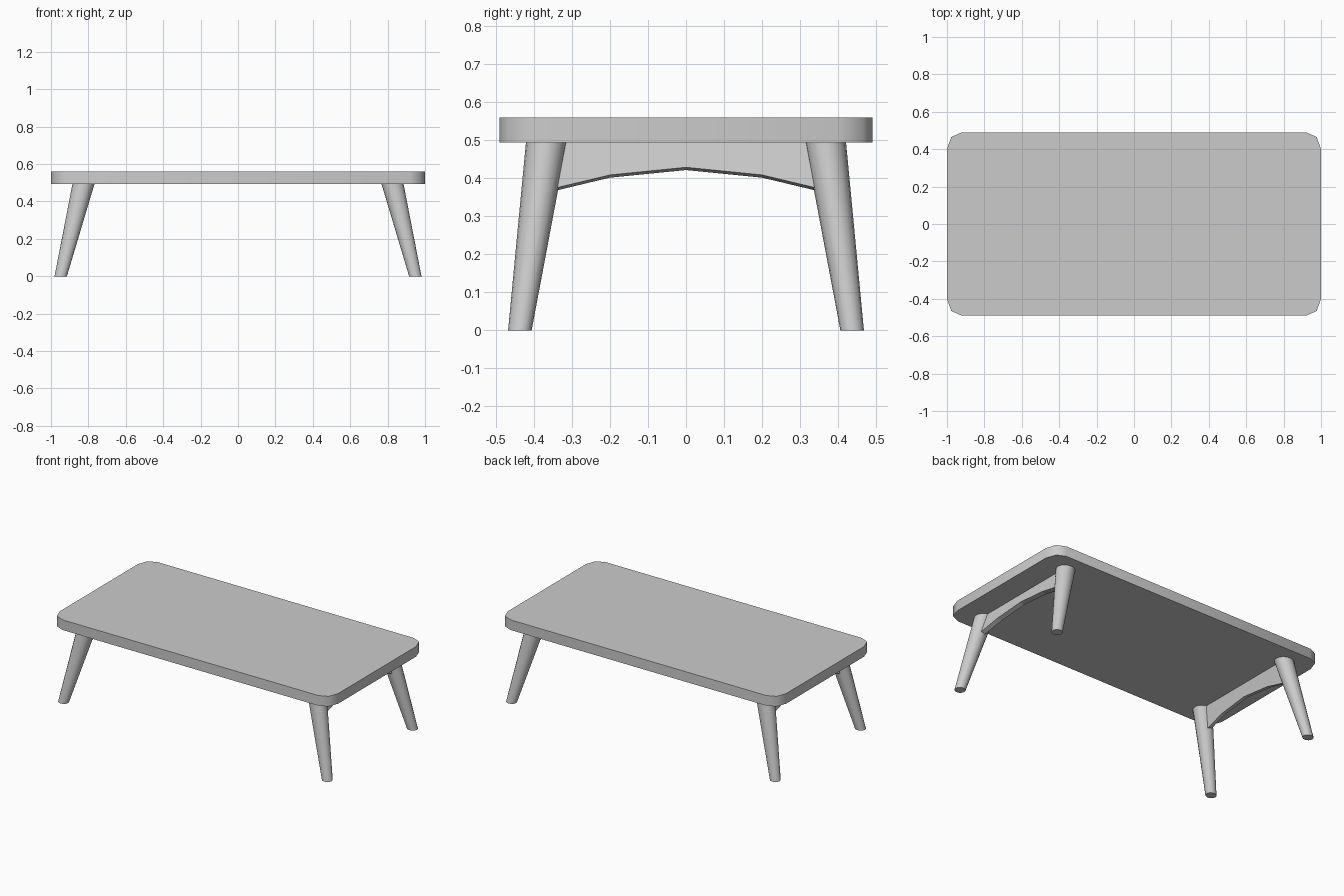
import bpy, bmesh, math
from mathutils import Vector

if "Cube" in bpy.data.objects:
    bpy.data.objects.remove(bpy.data.objects["Cube"])

TOP_Z, UNDER_Z = 0.56, 0.494
LEG_TOP, LEG_FOOT = Vector((0.826, 0.367, UNDER_Z)), Vector((0.948, 0.437, 0))


def finish(name, bm, angle):
    bmesh.ops.recalc_face_normals(bm, faces=bm.faces)
    mesh = bpy.data.meshes.new(name)
    bm.to_mesh(mesh)
    bm.free()
    obj = bpy.data.objects.new(name, mesh)
    bpy.context.collection.objects.link(obj)
    bpy.ops.object.select_all(action='DESELECT')
    obj.select_set(True)
    bpy.context.view_layer.objects.active = obj
    if angle:
        bpy.ops.object.shade_smooth_by_angle(angle=math.radians(angle))
    return obj


def loft(name, ring_a, ring_b, angle=0):
    """Closed solid between two matching outlines."""
    bm = bmesh.new()
    a = [bm.verts.new(p) for p in ring_a]
    b = [bm.verts.new(p) for p in ring_b]
    bm.faces.new(a)
    bm.faces.new(b)
    for i in range(len(a)):
        j = (i + 1) % len(a)
        bm.faces.new((a[i], a[j], b[j], b[i]))
    return finish(name, bm, angle)


# Tabletop with two-segment rounded corners
corner = [(1.0, 0.40), (0.977, 0.465), (0.92, 0.49)]
outline = []
for sx, sy in ((1, 1), (-1, 1), (-1, -1), (1, -1)):
    pts = [(sx * x, sy * y) for x, y in corner]
    outline += pts if sx * sy > 0 else pts[::-1]
loft("tabletop", [(x, y, UNDER_Z) for x, y in outline],
     [(x, y, TOP_Z) for x, y in outline], 50)


# Splayed tapered legs
def ellipse(c, rx, ry, sx, sy, n=16):
    return [(sx * c.x + rx * math.cos(math.tau * i / n),
             sy * c.y + ry * math.sin(math.tau * i / n), c.z) for i in range(n)]


for sx, side in ((-1, "left"), (1, "right")):
    for sy, end in ((-1, "front"), (1, "back")):
        loft(f"{end}_{side}_leg", ellipse(LEG_FOOT, 0.033, 0.031, sx, sy),
             ellipse(LEG_TOP, 0.059, 0.054, sx, sy), 40)

# Arched end aprons, leaning with the legs
lean = (LEG_FOOT.x - LEG_TOP.x) / UNDER_Z
normal = Vector((1, 0, lean)).normalized() * 0.015
half = [(0.2, 0.405), (0.38, 0.362), (0.365, 0.497)]
profile = [(0, 0.425)] + half + [(-y, z) for y, z in reversed(half)]
for sx, side in ((-1, "left"), (1, "right")):
    rings = []
    for s in (-1, 1):
        ring = [Vector((LEG_TOP.x + (UNDER_Z - z) * lean, y, z)) + s * normal
                for y, z in profile]
        rings.append([(sx * p.x, p.y, p.z) for p in ring])
    loft(f"{side}_apron", *rings)
